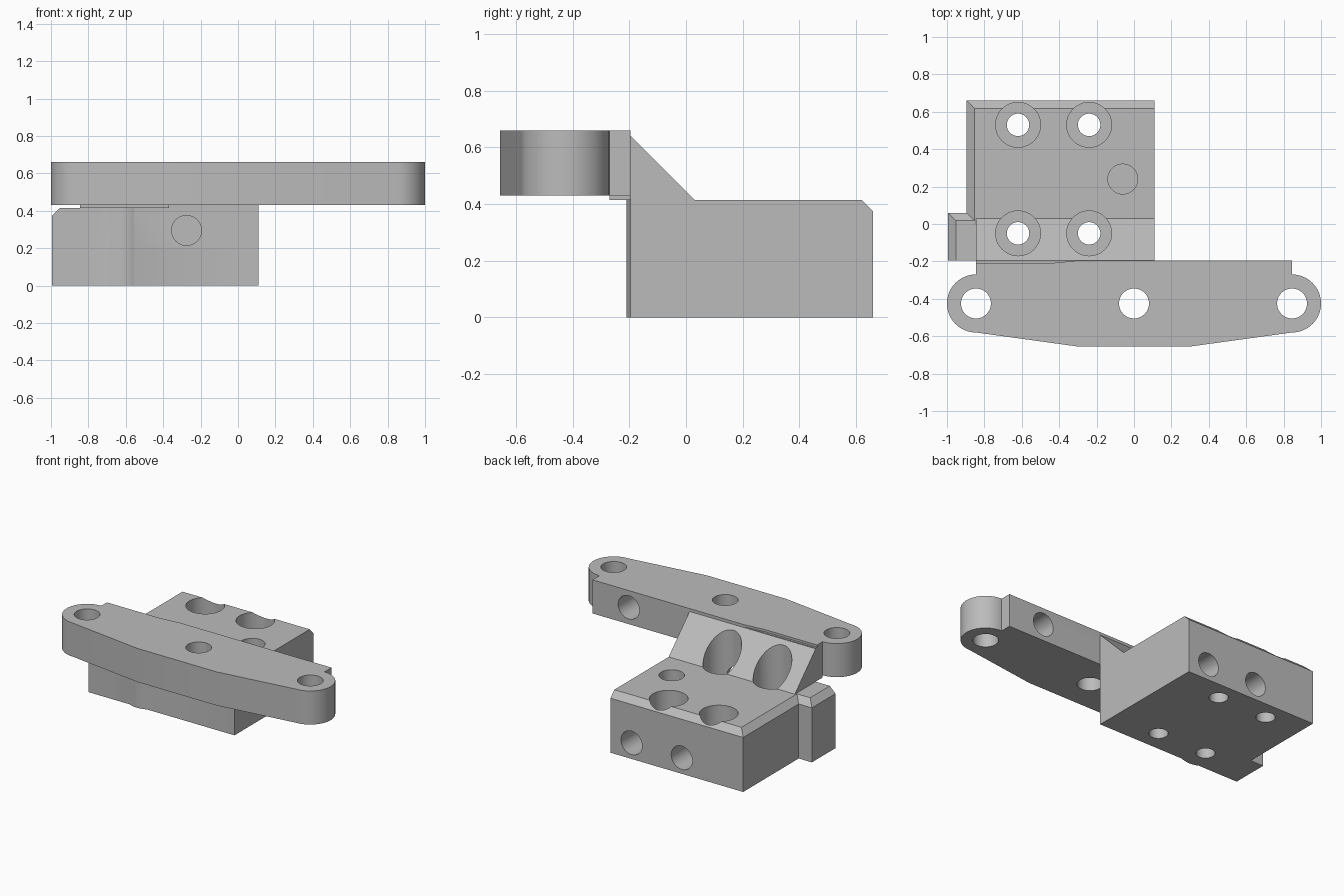
import bpy, bmesh, math
from mathutils import Matrix, Vector

old = bpy.data.objects.get("Cube")
if old:
    bpy.data.objects.remove(old, do_unlink=True)

grey = bpy.data.materials.new("plain_grey")
grey.use_nodes = True
grey.diffuse_color = (0.5, 0.5, 0.5, 1)
grey.node_tree.nodes["Principled BSDF"].inputs["Base Color"].default_value = (0.5, 0.5, 0.5, 1)


def make(name, bm):
    bmesh.ops.recalc_face_normals(bm, faces=bm.faces)
    mesh = bpy.data.meshes.new(name)
    bm.to_mesh(mesh)
    bm.free()
    mesh.materials.append(grey)
    ob = bpy.data.objects.new(name, mesh)
    bpy.context.collection.objects.link(ob)
    return ob


def box(name, lo, hi, chamfer=0):
    """Box between two corners, with optional chamfers on the top -x and +y edges."""
    bm = bmesh.new()
    bmesh.ops.create_cube(bm, size=1)
    lo, hi = Vector(lo), Vector(hi)
    for v in bm.verts:
        v.co = Vector([(a + b) / 2 + c * (b - a) for a, b, c in zip(lo, hi, v.co)])
    if chamfer:
        def on(e, axis, value):
            return all(abs(v.co[axis] - value) < 1e-5 for v in e.verts)
        edges = [e for e in bm.edges if on(e, 2, hi.z) and (on(e, 0, lo.x) or on(e, 1, hi.y))]
        bmesh.ops.bevel(bm, geom=edges, offset=chamfer, segments=1, affect='EDGES')
    return make(name, bm)


def prism(name, points, depth):
    """Extrude a closed outline along a vector."""
    bm = bmesh.new()
    face = bm.faces.new([bm.verts.new(p) for p in points])
    new = bmesh.ops.extrude_face_region(bm, geom=[face])["geom"]
    bmesh.ops.translate(bm, vec=depth, verts=[g for g in new if isinstance(g, bmesh.types.BMVert)])
    return make(name, bm)


def rod(name, start, end, radius):
    start, end = Vector(start), Vector(end)
    axis = end - start
    bm = bmesh.new()
    turn = axis.to_track_quat('Z', 'Y').to_matrix().to_4x4()
    bmesh.ops.create_cone(bm, cap_ends=True, segments=48, radius1=radius, radius2=radius,
                          depth=axis.length, matrix=Matrix.Translation((start + end) / 2) @ turn)
    return make(name, bm)


def combine(target, tool, operation):
    mod = target.modifiers.new("shape", 'BOOLEAN')
    mod.operation, mod.solver, mod.object = operation, 'EXACT', tool
    bpy.context.view_layer.objects.active = target
    bpy.ops.object.modifier_apply(modifier=mod.name)
    bpy.data.objects.remove(tool, do_unlink=True)


FRONT, TOP, HOLE = -0.195, 0.415, 0.08

# Mounting block with its side tab, front boss and sloping gusset
block = box("mounting_block", (-0.895, FRONT, 0), (0.11, 0.66, TOP), 0.042)
combine(block, box("side_tab", (-0.995, FRONT, 0), (-0.8, 0.06, TOP), 0.042), 'UNION')
combine(block, rod("front_boss", (-0.62, -0.05, 0), (-0.62, -0.05, TOP), 0.16), 'UNION')
slope = [(FRONT, 0.2), (0.03, 0.2), (0.03, TOP), (FRONT, 0.64)]
combine(block, prism("gusset", [(-0.845, y, z) for y, z in slope], (0.955, 0, 0)), 'UNION')

# Screw holes with wide counterbores
for x in (-0.62, -0.24):
    for y in (-0.05, 0.53):
        combine(block, rod("screw_hole", (x, y, -0.1), (x, y, 1), 0.06), 'DIFFERENCE')
        combine(block, rod("counterbore", (x, y, 0.2), (x, y, 1), 0.12), 'DIFFERENCE')

# Blind holes in the back, front and top
for x in (-0.05, -0.43):
    combine(block, rod("back_hole", (x, 0.3, 0.11), (x, 0.8, 0.11), HOLE), 'DIFFERENCE')
combine(block, rod("front_hole", (-0.275, -0.4, 0.295), (-0.275, 0.2, 0.295), HOLE), 'DIFFERENCE')
combine(block, rod("top_hole", (-0.06, 0.24, 0.2), (-0.06, 0.24, 0.6), HOLE), 'DIFFERENCE')

# Cross bar: tapered front, rounded ends, straight back
END, MID, R, BASE, DEPTH = 0.845, -0.425, 0.155, 0.43, (0, 0, 0.23)
outline = []
for i in range(25):
    a = -math.pi / 2 + math.pi * i / 24
    outline.append((END + R * math.cos(a), MID + R * math.sin(a)))
outline.append((END, FRONT))
left = [(-x, y) for x, y in reversed(outline)]
loop = [(-0.3, -0.655), (0.3, -0.655)] + outline + left
bar = prism("cross_bar", [(x, y, BASE) for x, y in loop], DEPTH)
for x in (-END, 0, END):
    combine(bar, rod("bar_hole", (x, MID, 0), (x, MID, 1), HOLE), 'DIFFERENCE')
combine(bar, rod("bar_back_hole", (0.57, -0.42, 0.545), (0.57, 0, 0.545), HOLE), 'DIFFERENCE')

# Thin step under the bar
step = box("bar_step", (-END, -0.27, TOP), (-0.37, FRONT, BASE))
# Flush strip closing the gusset against the bar
sliver = [(-END, -0.21), (-0.45, -0.21), (-0.3, FRONT), (-END, FRONT)]
combine(bar, prism("bar_notch", [(x, y, 0.645) for x, y in sliver], (0, 0, 0.1)), 'DIFFERENCE')

for ob in (block, bar, step):
    bpy.ops.object.select_all(action='DESELECT')
    ob.select_set(True)
    bpy.context.view_layer.objects.active = ob
    bpy.ops.object.shade_smooth_by_angle(angle=math.radians(30))
